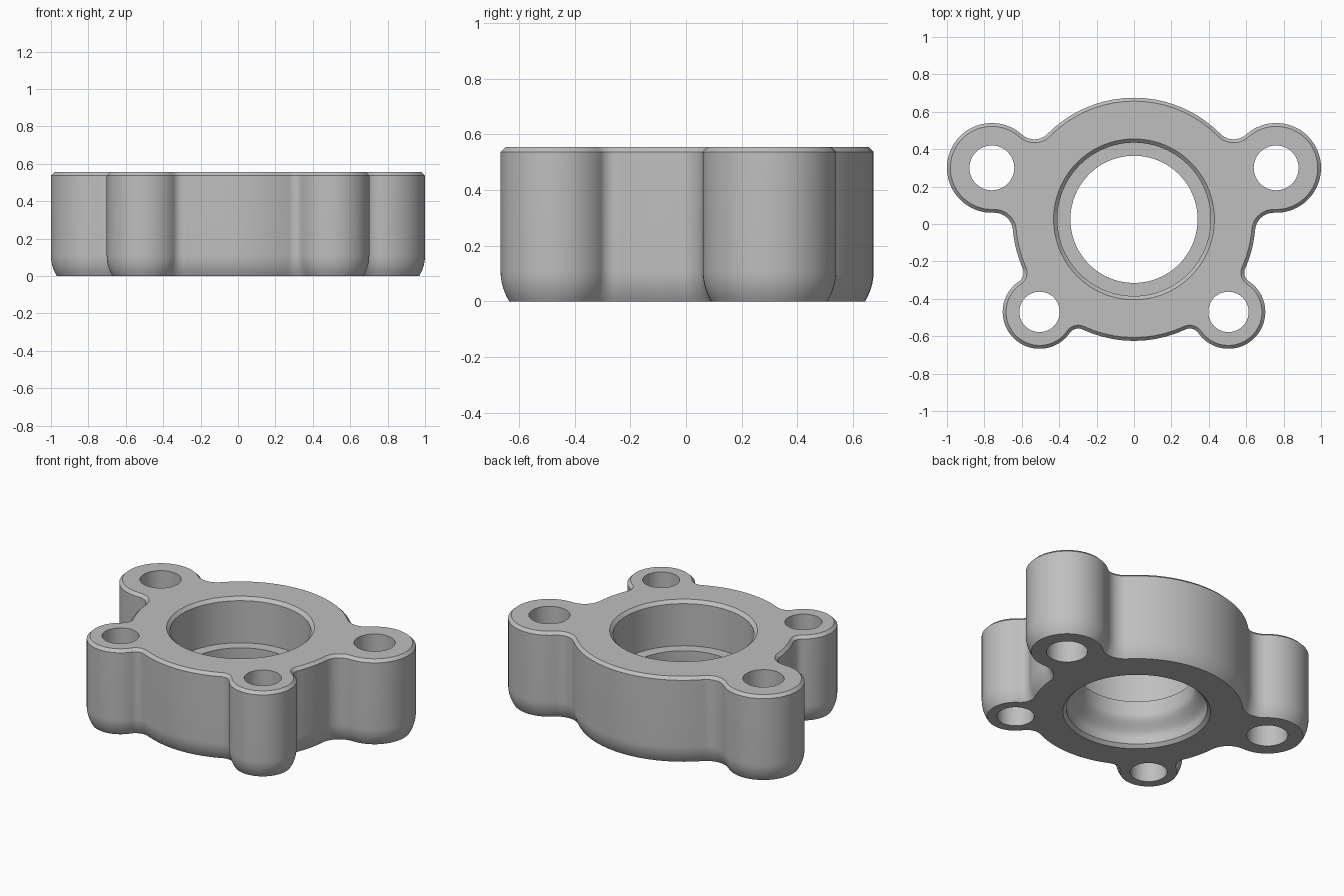
import bpy
import bmesh
from math import atan2, cos, sin, sqrt, pi, tau
from mathutils import Vector

cube = bpy.data.objects.get("Cube")
if cube:
    bpy.data.objects.remove(cube, do_unlink=True)

HEIGHT = 0.555
CHAMFER = 0.018
HUB = Vector((0, 0.025))
HUB_R = 0.65

# Bolt ears, counter-clockwise: centre, outer radius, hole radius, blend radius
front = (0.505, -0.47, 0.197, 0.108, 0.055)
rear = (0.76, 0.30, 0.24, 0.12, 0.10)
ears = [front, rear, (-rear[0], *rear[1:]), (-front[0], *front[1:])]

metal = bpy.data.materials.new("plain grey metal")
metal.use_nodes = True
colour = (0.52, 0.52, 0.52, 1)
metal.diffuse_color = colour
metal.node_tree.nodes["Principled BSDF"].inputs["Base Color"].default_value = colour


def heading(a, b):
    d = b - a
    return atan2(d.y, d.x)


def make_object(name, bm):
    bmesh.ops.recalc_face_normals(bm, faces=bm.faces)
    mesh = bpy.data.meshes.new(name)
    bm.to_mesh(mesh)
    bm.free()
    mesh.materials.append(metal)
    obj = bpy.data.objects.new(name, mesh)
    bpy.context.collection.objects.link(obj)
    return obj


def loft(name, rings):
    """Join equal-length rings of points and cap both ends."""
    bm = bmesh.new()
    loops = [[bm.verts.new(p) for p in ring] for ring in rings]
    for low, high in zip(loops, loops[1:]):
        for i in range(len(low)):
            j = (i + 1) % len(low)
            bm.faces.new((low[i], low[j], high[j], high[i]))
    bm.faces.new(loops[0][::-1])
    bm.faces.new(loops[-1])
    return make_object(name, bm)


def lathe(name, centre, profile, sides):
    return loft(name, [[(centre.x + r * cos(tau * i / sides),
                         centre.y + r * sin(tau * i / sides), z)
                        for i in range(sides)] for r, z in profile])


# Outline arcs: centre, radius, start angle, sweep (negative sweep = hollow blend)
blends = []
for x, y, r, hole, f in ears:
    ear = Vector((x, y))
    dist = (ear - HUB).length
    u = (ear - HUB) / dist
    along = ((HUB_R + f) ** 2 - (r + f) ** 2 + dist ** 2) / (2 * dist)
    side = Vector((-u.y, u.x)) * sqrt((HUB_R + f) ** 2 - along ** 2)
    blends.append((HUB + u * along - side, HUB + u * along + side))

arcs = []


def add_arc(centre, radius, a, b, hollow=False):
    start, end = heading(centre, a), heading(centre, b)
    sweep = -((start - end) % tau) if hollow else (end - start) % tau
    arcs.append((centre, radius, start, sweep))


for k, (x, y, r, hole, f) in enumerate(ears):
    ear = Vector((x, y))
    before, after = blends[k]
    add_arc(before, f, HUB, ear, True)
    add_arc(ear, r, before, after)
    add_arc(after, f, ear, HUB, True)
    add_arc(HUB, HUB_R, after, blends[(k + 1) % 4][0])


def outline(inset, z):
    points = []
    for centre, radius, start, sweep in arcs:
        rad = radius + inset if sweep < 0 else radius - inset
        steps = max(10, int(abs(sweep) * 12))
        for i in range(steps):
            t = start + sweep * i / steps
            points.append((centre.x + rad * cos(t), centre.y + rad * sin(t), z))
    return points


# Body with rounded lower edge and chamfered upper edge
ROUND, RISE, STEPS = 0.21, 0.11, 7
rings = []
for i in range(STEPS + 1):
    z = RISE * i / STEPS
    rings.append(outline(ROUND - sqrt(ROUND ** 2 - (RISE - z) ** 2), z))
rings += [outline(0, HEIGHT - CHAMFER), outline(CHAMFER, HEIGHT)]
body = loft("flange_body", rings)

# Stepped bore: chamfered ends, smooth lower throat, flat inner ledge
BORE, THROAT, LEDGE = 0.41, 0.34, 0.265
profile = [(BORE + 0.03, -0.01), (BORE, 0.02)]
for i in range(13):
    t = i / 12
    profile.append((THROAT + (BORE - THROAT) * (1 + cos(pi * t)) / 2, 0.06 + 0.12 * t))
profile += [(THROAT, LEDGE), (BORE, LEDGE), (BORE, HEIGHT - 0.02), (BORE + 0.03, HEIGHT + 0.01)]
cutters = [lathe("bore_cutter", HUB, profile, 96)]

# Bolt holes
for x, y, r, hole, f in ears:
    cutters.append(lathe("bolt_hole_cutter", Vector((x, y)), [(hole, -0.1), (hole, HEIGHT + 0.1)], 48))

bpy.ops.object.select_all(action='DESELECT')
bpy.context.view_layer.objects.active = body
body.select_set(True)
for cutter in cutters:
    cutter.hide_render = True
    mod = body.modifiers.new("cut", 'BOOLEAN')
    mod.operation = 'DIFFERENCE'
    mod.solver = 'EXACT'
    mod.object = cutter
    bpy.ops.object.modifier_apply(modifier=mod.name)
    bpy.data.objects.remove(cutter, do_unlink=True)

bpy.ops.object.shade_smooth_by_angle(angle=pi / 6)
